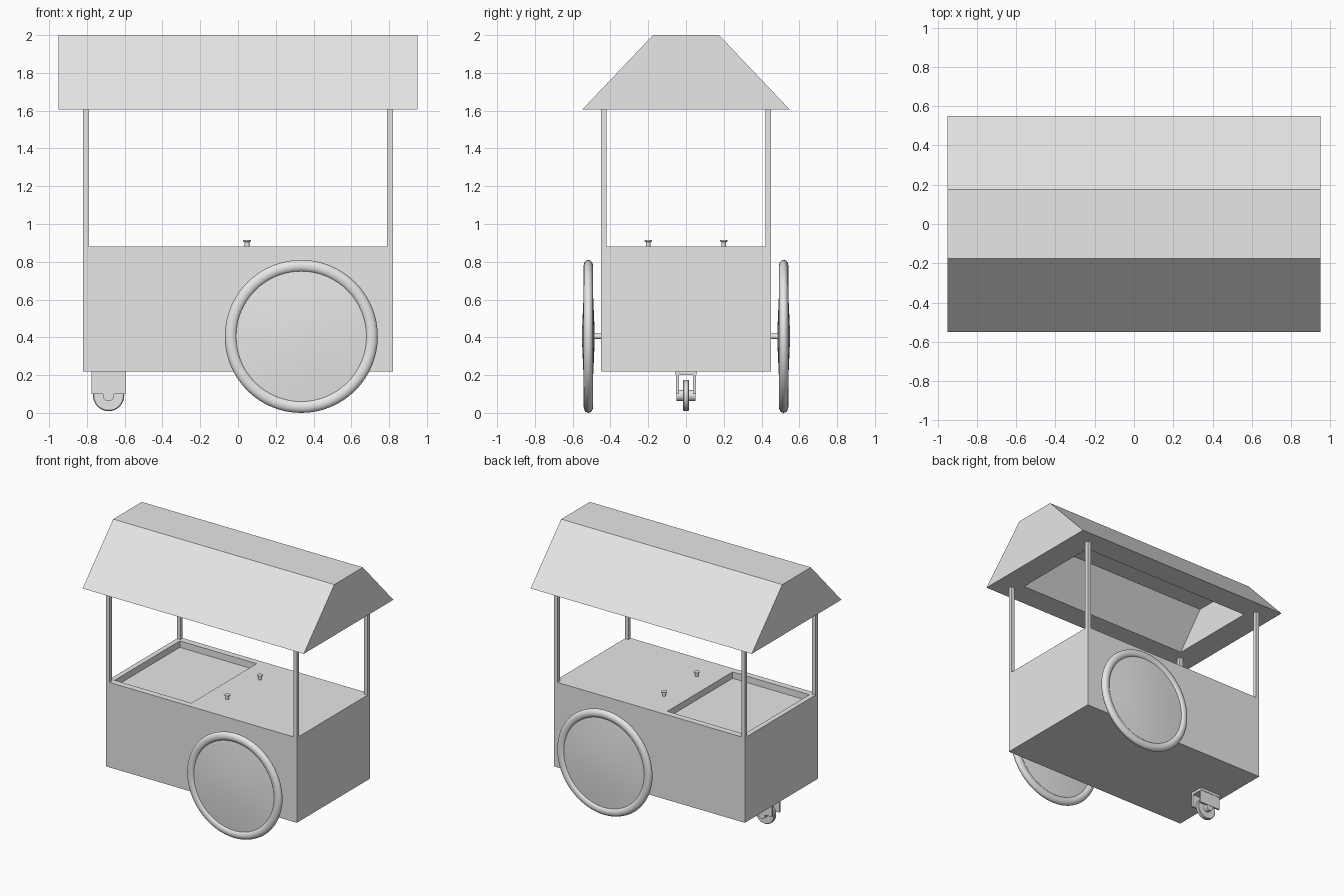
import bpy, bmesh, math
from mathutils import Matrix

if "Cube" in bpy.data.objects:
    bpy.data.objects.remove(bpy.data.objects["Cube"], do_unlink=True)

grey = bpy.data.materials.new("plain grey")
grey.use_nodes = True
grey.diffuse_color = (0.8, 0.8, 0.8, 1)
grey.node_tree.nodes["Principled BSDF"].inputs["Base Color"].default_value = (0.8, 0.8, 0.8, 1)


def finish(name, bm, smooth=False):
    bmesh.ops.recalc_face_normals(bm, faces=bm.faces)
    mesh = bpy.data.meshes.new(name)
    bm.to_mesh(mesh)
    bm.free()
    mesh.materials.append(grey)
    obj = bpy.data.objects.new(name, mesh)
    bpy.context.collection.objects.link(obj)
    if smooth:
        bpy.ops.object.select_all(action="DESELECT")
        obj.select_set(True)
        bpy.context.view_layer.objects.active = obj
        bpy.ops.object.shade_smooth_by_angle(angle=math.radians(35))
    return obj


def rect_loft(name, rings):
    """Closed shell through rectangles given as (x0, x1, y0, y1, z)."""
    bm = bmesh.new()
    loops = [[bm.verts.new((x, y, z)) for x, y in ((x0, y0), (x1, y0), (x1, y1), (x0, y1))]
             for x0, x1, y0, y1, z in rings]
    for a, b in zip(loops, loops[1:]):
        for i in range(4):
            j = (i + 1) % 4
            bm.faces.new((a[i], a[j], b[j], b[i]))
    bm.faces.new(loops[0])
    bm.faces.new(loops[-1])
    return finish(name, bm)


def box(name, x0, x1, y0, y1, z0, z1):
    return rect_loft(name, [(x0, x1, y0, y1, z0), (x0, x1, y0, y1, z1)])


def lathe(name, profile, place, sides=48):
    """Spin (radius, height) points about z, then move by a matrix."""
    bm = bmesh.new()
    verts = [bm.verts.new((r, 0, h)) for r, h in profile]
    edges = [bm.edges.new(pair) for pair in zip(verts, verts[1:])]
    bmesh.ops.spin(bm, geom=verts + edges, cent=(0, 0, 0), axis=(0, 0, 1),
                   angle=math.tau, steps=sides, use_duplicate=False)
    bmesh.ops.remove_doubles(bm, verts=bm.verts, dist=0.0002)
    bm.transform(place)
    return finish(name, bm, True)


def across(x, y, z):
    return Matrix.Translation((x, y, z)) @ Matrix.Rotation(math.pi / 2, 4, "X")


# Body with a sunken tray in the counter
X, Y, TOP = 0.82, 0.45, 0.88
tray = (-0.78, -0.12, -0.40, 0.40)
rect_loft("body", [(-X, X, -Y, Y, 0.22), (-X, X, -Y, Y, TOP),
                   (*tray, TOP), (*tray, TOP - 0.05)])

# Canopy, hollow underneath
rect_loft("canopy", [(-0.95, 0.95, -0.175, 0.175, 2), (-0.95, 0.95, -0.55, 0.55, 1.605),
                     (-0.75, 0.75, -0.36, 0.36, 1.605), (-0.75, 0.75, -0.14, 0.14, 1.87)])

# Corner posts
for sx, xname in ((-1, "right"), (1, "left")):
    for sy, yname in ((-1, "front"), (1, "back")):
        x, y = sx * (X - 0.015), sy * (Y - 0.015)
        box(f"{yname}_{xname}_post", x - 0.015, x + 0.015, y - 0.015, y + 0.015, TOP, 1.605)

# Large wheels: rounded tyre and shallow domed disc
WX, R, WY = 0.335, 0.405, 0.517
tyre = [(R - 0.032 + 0.032 * math.cos(a), 0.025 * math.sin(a))
        for a in (math.tau * i / 16 for i in range(17))]
half = [(0, 0.033), (0.04, 0.033), (0.20, 0.026), (0.345, 0.012)]
disc = half + [(r, -h) for r, h in reversed(half)]
for side, name in ((-1, "front"), (1, "back")):
    place = across(WX, side * WY, R)
    lathe(f"{name}_wheel_tyre", tyre, place, 64)
    lathe(f"{name}_wheel_disc", disc, place, 64)

# Axle
lathe("axle", [(0, -0.5), (0.014, -0.5), (0.014, 0.5), (0, 0.5)], across(WX, 0, R), 16)

# Two small knobs on the counter
for y, name in ((-0.2, "front"), (0.2, "back")):
    lathe(f"{name}_knob", [(0, 0), (0.013, 0), (0.013, 0.025), (0.021, 0.028), (0.021, 0.034), (0, 0.034)],
          Matrix.Translation((0.048, y, TOP)), 20)

# Caster: mounting plate, fork sides, hub and wheel
CX, CZ = -0.685, 0.092
box("caster_plate", CX - 0.09, CX + 0.09, -0.055, 0.055, 0.2, 0.22)
for side, name in ((-1, "front"), (1, "back")):
    y0, y1 = sorted((side * 0.038, side * 0.052))
    box(f"{name}_caster_fork", CX - 0.09, CX + 0.09, y0, y1, 0.1, 0.2)
lathe("caster_hub", [(0, -0.05), (0.03, -0.05), (0.03, 0.05), (0, 0.05)], across(CX, 0, CZ), 24)
lathe("caster_wheel", [(0, -0.015), (0.078, -0.015), (0.083, -0.01), (0.083, 0.01),
                       (0.078, 0.015), (0, 0.015)], across(CX, 0, CZ), 32)
